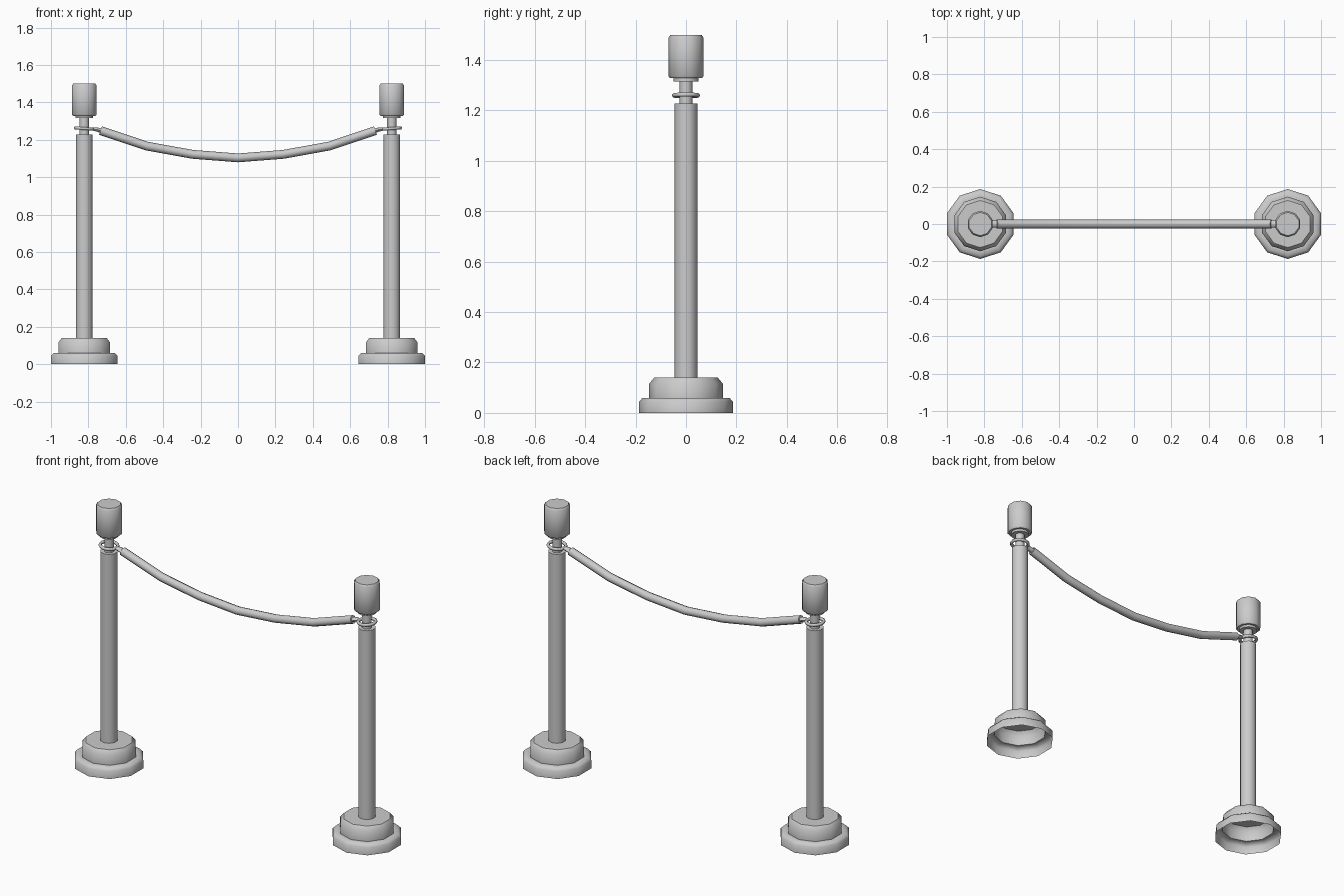
import bpy, bmesh, math
from mathutils import Vector, Matrix

if "Cube" in bpy.data.objects:
    bpy.data.objects.remove(bpy.data.objects["Cube"])

POST_X = 0.822


def finish(bm, name, angle=35):
    me = bpy.data.meshes.new(name)
    bmesh.ops.recalc_face_normals(bm, faces=bm.faces)
    bm.to_mesh(me)
    bm.free()
    ob = bpy.data.objects.new(name, me)
    bpy.context.collection.objects.link(ob)
    bpy.ops.object.select_all(action='DESELECT')
    ob.select_set(True)
    bpy.context.view_layer.objects.active = ob
    bpy.ops.object.shade_smooth_by_angle(angle=math.radians(angle))
    return ob


def skin(bm, rings, close=False):
    n = len(rings[0])
    pairs = list(zip(rings, rings[1:])) + ([(rings[-1], rings[0])] if close else [])
    for a, b in pairs:
        for i in range(n):
            j = (i + 1) % n
            bm.faces.new((a[i], a[j], b[j], b[i]))


def lathe(name, x, profile, cap_top=False, cap_bottom=False, sides=10, angle=40):
    bm = bmesh.new()
    rings = []
    for r, z in profile:
        angs = [math.pi / 2 + 2 * math.pi * i / sides for i in range(sides)]
        rings.append([bm.verts.new((x + r * math.cos(a), r * math.sin(a), z)) for a in angs])
    skin(bm, rings)
    if cap_top:
        bm.faces.new(rings[-1])
    if cap_bottom:
        bm.faces.new(rings[0])
    return finish(bm, name, angle)


def tube(name, pts, radii, sides=8, flat=1.0):
    # sweep a round section along a path lying in the XZ plane
    bm = bmesh.new()
    pts = [Vector(p) for p in pts]
    rings = []
    for k, p in enumerate(pts):
        t = (pts[min(k + 1, len(pts) - 1)] - pts[max(k - 1, 0)]).normalized()
        side = Vector((0, 1, 0))
        up = t.cross(side)
        rings.append([bm.verts.new(p + radii[k] * (side * math.cos(a) + up * math.sin(a) * flat))
                      for a in [2 * math.pi * i / sides for i in range(sides)]])
    skin(bm, rings)
    bm.faces.new(rings[0])
    bm.faces.new(rings[-1])
    return finish(bm, name, 50)


def torus(name, centre, major, minor, tilt, n=12, m=6):
    bm = bmesh.new()
    rot = Matrix.Translation(centre) @ Matrix.Rotation(tilt, 4, 'Y')
    rings = []
    for i in range(n):
        a = 2 * math.pi * i / n
        ring = []
        for j in range(m):
            b = 2 * math.pi * j / m
            r = major + minor * math.cos(b)
            ring.append(bm.verts.new(rot @ Vector((r * math.cos(a), r * math.sin(a), minor * math.sin(b)))))
        rings.append(ring)
    skin(bm, rings, close=True)
    return finish(bm, name, 70)


for side, s in (("left", -1), ("right", 1)):
    x = s * POST_X
    # hollow stepped foot, open underneath
    lathe(side + "_base", x, [(0.187, 0), (0.187, 0.044), (0.172, 0.06), (0.146, 0.06),
                              (0.146, 0.116), (0.126, 0.14), (0.04, 0.14)], angle=50)
    # pole and thin neck
    lathe(side + "_pole", x, [(0.046, 0.14), (0.046, 1.228)], cap_top=True)
    lathe(side + "_neck", x, [(0.026, 1.228), (0.026, 1.316)])
    # collar and head
    lathe(side + "_collar", x, [(0.05, 1.315), (0.05, 1.332)], cap_bottom=True)
    lathe(side + "_head", x, [(0.063, 1.328), (0.07, 1.336), (0.07, 1.488), (0.062, 1.5)],
          cap_top=True, cap_bottom=True, angle=50)
    # hook ring around the neck, tipping toward the rope
    torus(side + "_ring", (x, 0, 1.26), 0.047, 0.009, -s * math.radians(4))
    # connector from ring to rope end
    tube(side + "_connector", [(s * 0.777, 0, 1.257), (s * 0.755, 0, 1.255), (s * 0.728, 0, 1.247)],
         [0.013, 0.018, 0.02], flat=0.6)

# sagging rope
half = [(0.735, 1.249), (0.487, 1.166), (0.243, 1.122), (0, 1.103)]
path = [(-px, 0, z) for px, z in half] + [(px, 0, z) for px, z in half[-2::-1]]
tube("rope", path, [0.0235] * len(path))
